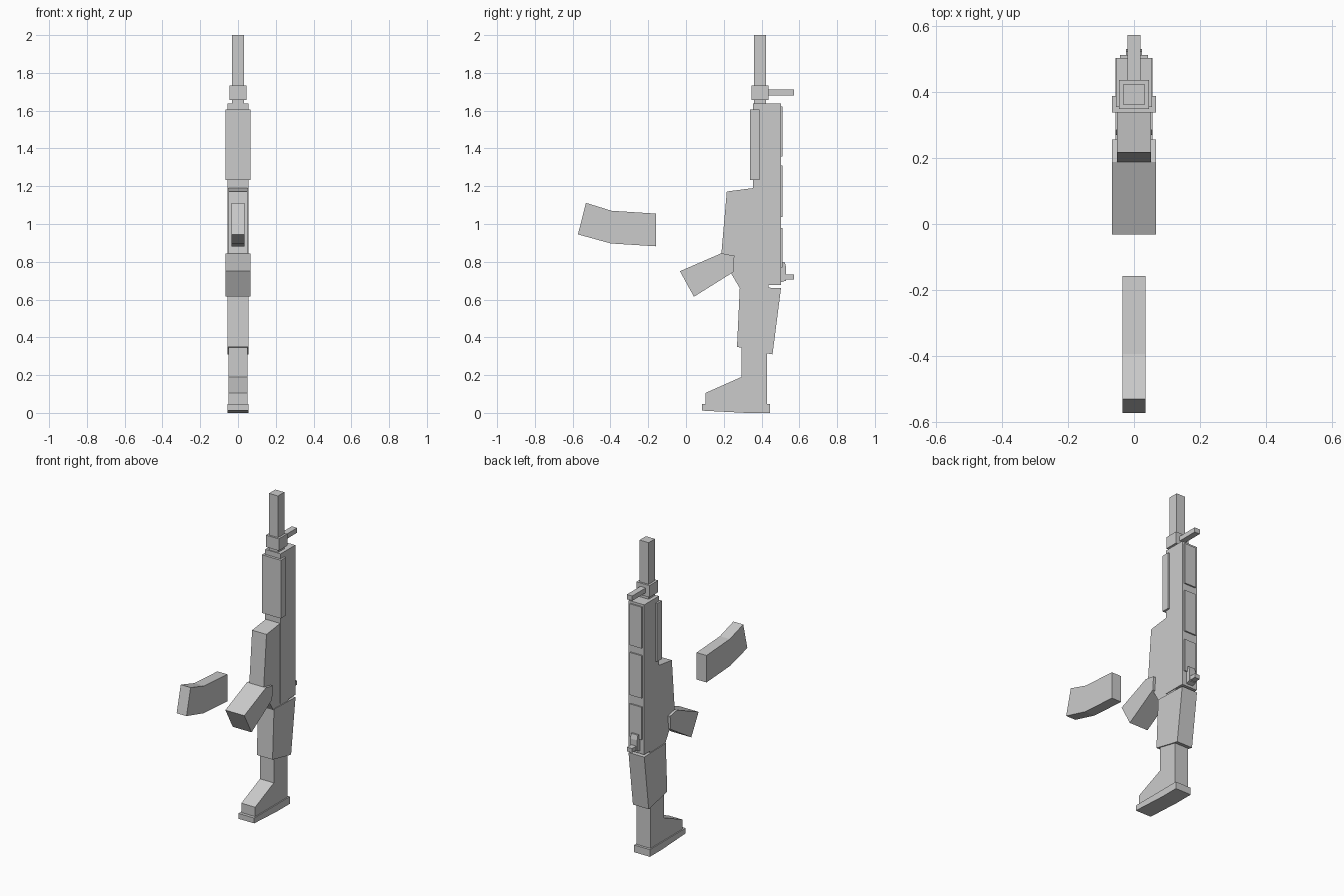
import bpy, bmesh


def prism(name, profile, half_width):
    """Extrude a (y, z) side profile symmetrically across x."""
    bm = bmesh.new()
    face = bm.faces.new([bm.verts.new((-half_width, y, z)) for y, z in profile])
    ext = bmesh.ops.extrude_face_region(bm, geom=[face])
    moved = [v for v in ext["geom"] if isinstance(v, bmesh.types.BMVert)]
    bmesh.ops.translate(bm, verts=moved, vec=(2 * half_width, 0, 0))
    bmesh.ops.recalc_face_normals(bm, faces=bm.faces)
    mesh = bpy.data.meshes.new(name)
    bm.to_mesh(mesh)
    bm.free()
    obj = bpy.data.objects.new(name, mesh)
    bpy.context.collection.objects.link(obj)
    return obj


def box(name, y0, y1, z0, z1, half_width):
    return prism(name, [(y0, z0), (y1, z0), (y1, z1), (y0, z1)], half_width)


# Barrel and front sight
box("barrel", 0.36, 0.424, 1.62, 2.0, 0.032)
box("sight_block", 0.348, 0.436, 1.657, 1.733, 0.046)
box("front_sight_post", 0.43, 0.572, 1.68, 1.711, 0.019)

# Receiver and the wider handguard around its front
box("receiver", 0.354, 0.502, 0.676, 1.637, 0.055)
box("handguard", 0.338, 0.388, 1.232, 1.605, 0.067)

# Magazine well running down into the stock
prism("lower_receiver", [(0.44, 1.195), (0.354, 1.19), (0.216, 1.172), (0.187, 0.84),
                         (0.235, 0.745), (0.285, 0.66), (0.435, 0.66), (0.44, 0.69)], 0.051)

# Raised panels along the back
for i, (low, high) in enumerate([(0.77, 0.98), (1.037, 1.31), (1.357, 1.622)]):
    box(f"rail_panel_{i + 1}", 0.495, 0.511, low, high, 0.042)

# Rear sight
prism("rear_sight_base", [(0.495, 0.69), (0.53, 0.70), (0.53, 0.77), (0.522, 0.80),
                          (0.495, 0.80)], 0.024)
box("rear_sight_pin", 0.52, 0.572, 0.705, 0.732, 0.018)

# Grip
prism("grip", [(-0.032, 0.75), (0.187, 0.845), (0.256, 0.832), (0.25, 0.745),
               (0.042, 0.615)], 0.067)

# Stock, butt and butt plate
prism("stock", [(0.285, 0.667), (0.503, 0.661), (0.458, 0.31), (0.43, 0.315),
                (0.27, 0.35)], 0.056)
prism("butt", [(0.293, 0.40), (0.43, 0.40), (0.43, 0.03), (0.104, 0.03),
               (0.104, 0.106), (0.293, 0.19)], 0.049)
prism("butt_plate", [(0.084, 0.012), (0.32, 0.0), (0.446, 0.0), (0.446, 0.046),
                     (0.084, 0.046)], 0.056)

# Detached curved magazine
prism("magazine", [(-0.158, 1.055), (-0.394, 1.07), (-0.53, 1.112), (-0.572, 0.945),
                   (-0.398, 0.897), (-0.158, 0.882)], 0.035)
